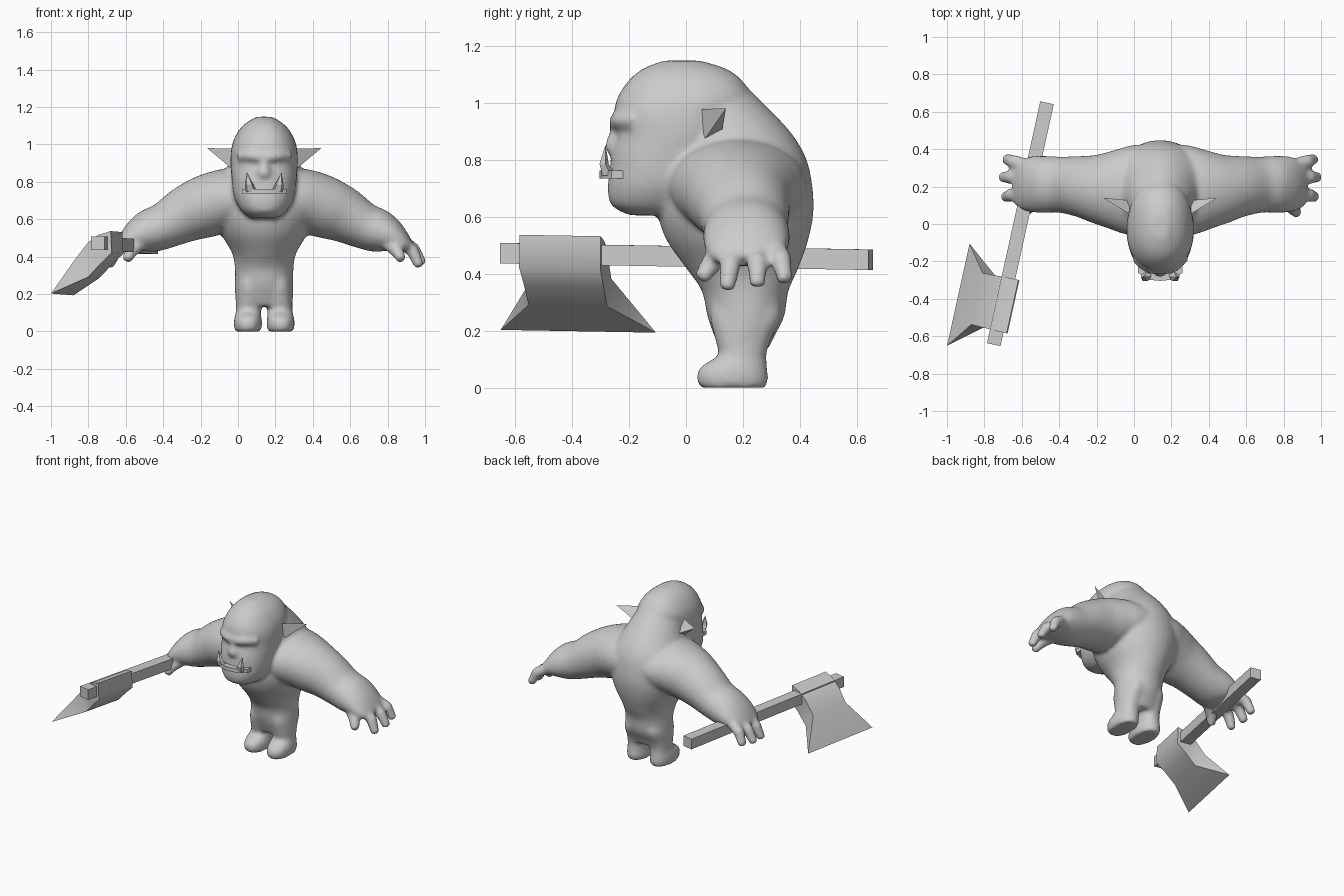
import bpy, bmesh, math
from mathutils import Vector

if "Cube" in bpy.data.objects:
    bpy.data.objects.remove(bpy.data.objects["Cube"])

CX = 0.14  # the creature's plane of symmetry

stone = bpy.data.materials.new("plain_grey")
stone.diffuse_color = (0.6, 0.6, 0.6, 1)
stone.use_nodes = True
stone.node_tree.nodes["Principled BSDF"].inputs["Base Color"].default_value = stone.diffuse_color


def finish(bm, name, smooth_angle=None):
    bmesh.ops.recalc_face_normals(bm, faces=bm.faces)
    me = bpy.data.meshes.new(name)
    bm.to_mesh(me)
    bm.free()
    me.materials.append(stone)
    ob = bpy.data.objects.new(name, me)
    bpy.context.collection.objects.link(ob)
    if smooth_angle:
        bpy.ops.object.select_all(action='DESELECT')
        ob.select_set(True)
        bpy.context.view_layer.objects.active = ob
        bpy.ops.object.shade_smooth_by_angle(angle=math.radians(smooth_angle))
    return ob


def refine(rings, steps=4):
    """Catmull-Rom interpolation between rings."""
    out = []
    for i in range(len(rings) - 1):
        quad = [rings[min(max(j, 0), len(rings) - 1)] for j in range(i - 1, i + 3)]
        for k in range(steps):
            t = k / steps
            out.append([.5 * (2 * b + (c - a) * t + (2 * a - 5 * b + 4 * c - d) * t * t
                              + (3 * b - a - 3 * c + d) * t ** 3)
                        for a, b, c, d in zip(*quad)])
    return out + [list(rings[-1])]


def tube(bm, rings, side=1, flat=False, n=32, power=2.0, curved=True):
    """Loft through rings (x, y, z, radius along y, radius across)."""
    if curved:
        rings = refine(rings)
    pts = [Vector(r[:3]) for r in rings]
    loops = []
    for i, r in enumerate(rings):
        t = pts[min(i + 1, len(pts) - 1)] - pts[max(i - 1, 0)]
        t = Vector((0, 0, 1)) if flat else t.normalized()
        a = (Vector((0, 1, 0)) - t * t.y).normalized()
        b = t.cross(a)
        loop = []
        for k in range(n):
            c, s = math.cos(k * math.tau / n), math.sin(k * math.tau / n)
            c = math.copysign(abs(c) ** (2 / power), c)
            s = math.copysign(abs(s) ** (2 / power), s)
            v = pts[i] + a * c * r[3] + b * s * r[4]
            loop.append(bm.verts.new((CX + v.x * side, v.y, v.z)))
        loops.append(loop)
    for p, q in zip(loops, loops[1:]):
        for k in range(n):
            bm.faces.new((p[k], p[(k + 1) % n], q[(k + 1) % n], q[k]))
    bm.faces.new(loops[0])
    bm.faces.new(loops[-1])


def column(bm, rows, **kw):
    """Upright loft from rows (z, front y, back y, half width)."""
    tube(bm, [(0, (f + b) / 2, z, (b - f) / 2, w) for z, f, b, w in rows],
         flat=True, **kw)


# --- Body: overlapping lofts fused into one skin ---
bm = bmesh.new()
# torso with hunched back
column(bm, [(.135, .12, .29, .145), (.18, .10, .31, .155), (.25, .075, .345, .157),
            (.34, .055, .36, .157), (.42, 0, .395, .172), (.52, -.07, .43, .23),
            (.62, -.10, .448, .265), (.72, -.09, .442, .27), (.81, -.06, .42, .24),
            (.90, -.06, .365, .185), (1.0, -.08, .27, .14), (1.07, -.08, .2, .09)])
# head and heavy jaw
column(bm, [(.605, -.2, -.02, .07), (.64, -.262, .05, .118), (.70, -.275, .1, .154),
            (.76, -.268, .12, .168), (.82, -.262, .15, .174), (.89, -.244, .18, .180),
            (.96, -.253, .2, .178), (1.02, -.24, .23, .165), (1.08, -.2, .195, .132),
            (1.12, -.15, .14, .09), (1.148, -.08, .05, .04)], power=2.25)
# nose and brow
column(bm, [(.82, -.27, -.2, .045), (.85, -.285, -.2, .042), (.91, -.262, -.2, .022)])
tube(bm, [(-.13, -.175, .935, .03, .03), (-.07, -.232, .94, .028, .03),
          (0, -.245, .93, .025, .03), (.07, -.232, .94, .028, .03),
          (.13, -.175, .935, .03, .03)], n=12)

fingers = [  # base, knuckle and tip
    ((.72, .315, .49), (.79, .335, .45), (.825, .347, .375)),
    ((.72, .245, .49), (.80, .25, .44), (.845, .25, .362)),
    ((.72, .165, .49), (.795, .155, .43), (.83, .145, .35)),
    ((.66, .12, .47), (.71, .085, .43), (.735, .055, .385))]

for s in (1, -1):
    # arm, widening into the shoulder and back
    tube(bm, [(.06, .18, .715, .25, .15), (.17, .18, .705, .238, .168),
              (.25, .183, .688, .213, .17), (.33, .188, .662, .188, .165),
              (.42, .20, .625, .165, .150),
              (.53, .21, .567, .150, .125), (.62, .212, .535, .152, .115),
              (.68, .212, .51, .15, .09), (.74, .212, .475, .135, .055),
              (.775, .212, .45, .11, .03)], s)
    # fingers and thumb
    for a, b, c in fingers:
        tip = Vector(c) + (Vector(c) - Vector(b)).normalized() * .008
        tube(bm, [(*a, .038, .036), (*b, .037, .036), (*c, .028, .027),
                  (*tip, .014, .014)], s, n=12, curved=False)
    # leg and broad foot
    tube(bm, [(.088, .165, 0, .115, .068), (.088, .163, .03, .126, .074),
              (.088, .165, .065, .120, .073), (.086, .18, .09, .104, .069),
              (.084, .198, .115, .084, .067), (.080, .2, .17, .098, .071),
              (.075, .21, .25, .125, .073), (.07, .21, .32, .11, .06)],
         s, flat=True, power=2.2)

body = finish(bm, "body")
rm = body.modifiers.new("fuse", 'REMESH')
rm.mode = 'VOXEL'
rm.voxel_size = 0.012
rm.use_smooth_shade = True
sm = body.modifiers.new("soften", 'SMOOTH')
sm.factor = 0.5
sm.iterations = 7

# --- Ears: pointed pyramids ---
bm = bmesh.new()
for s in (1, -1):
    v = [bm.verts.new((CX + s * x, y, z)) for x, y, z in
         ((.305, .14, .98), (.15, .045, .978), (.15, .05, .85), (.15, .125, .89))]
    for f in ((0, 1, 2), (0, 2, 3), (0, 3, 1), (1, 2, 3)):
        bm.faces.new([v[i] for i in f])
finish(bm, "ears")

# --- Lower lip: flat slab jutting forward ---
bm = bmesh.new()
outline = [(-.118, -.2), (-.118, -.262), (-.06, -.298), (0, -.304),
           (.06, -.298), (.118, -.262), (.118, -.2)]
low, high = [[bm.verts.new((CX + x, y, z)) for x, y in outline] for z in (.735, .762)]
for k in range(len(outline)):
    j = (k + 1) % len(outline)
    bm.faces.new((low[k], low[j], high[j], high[k]))
bm.faces.new(low)
bm.faces.new(high)
finish(bm, "lower_lip", 40)

# --- Tusks ---
bm = bmesh.new()
for s in (1, -1):
    tube(bm, [(.07, -.272, .745, .026, .033), (.08, -.289, .785, .018, .024),
              (.092, -.283, .85, .001, .001)], s, flat=True, n=5, curved=False)
finish(bm, "tusks")

# --- Axe handle: square bar ---
A, B = Vector((-.75, -.645, .472)), Vector((-.465, .648, .449))
D = (B - A).normalized()
E = Vector((-D.y, D.x, 0)).normalized()  # outward, toward the blade
U = Vector((0, 0, 1))
bm = bmesh.new()
ends = [[bm.verts.new(P + E * e * .037 + U * u * .036)
         for e, u in ((-1, -1), (1, -1), (1, 1), (-1, 1))] for P in (A, B)]
for k in range(4):
    j = (k + 1) % 4
    bm.faces.new((ends[0][k], ends[0][j], ends[1][j], ends[1][k]))
bm.faces.new(ends[0])
bm.faces.new(ends[1])
finish(bm, "axe_handle")

# --- Axe head: socket flaring to a wide edge, profile (out, up, half length) ---
C = Vector((-.703, -.43, .468))
profile = [(-.055, .066, .146), (.012, .046, .146), (.07, .005, .143), (.14, -.083, .141),
           (.242, -.270, .279), (.07, -.18, .141), (.003, -.11, .143), (-.06, -.05, .146)]
bm = bmesh.new()
near, far = [[bm.verts.new(C + E * e + U * u + D * h * s) for e, u, h in profile]
             for s in (-1, 1)]
n = len(profile)
for k in range(n):
    j = (k + 1) % n
    bm.faces.new((near[k], near[j], far[j], far[k]))
for side in (near, far):  # ends as strips between upper and lower profile
    for q in ((0, 1, 6, 7), (1, 2, 6), (2, 3, 5, 6), (3, 4, 5)):
        bm.faces.new([side[i] for i in q])
finish(bm, "axe_head", 50)
